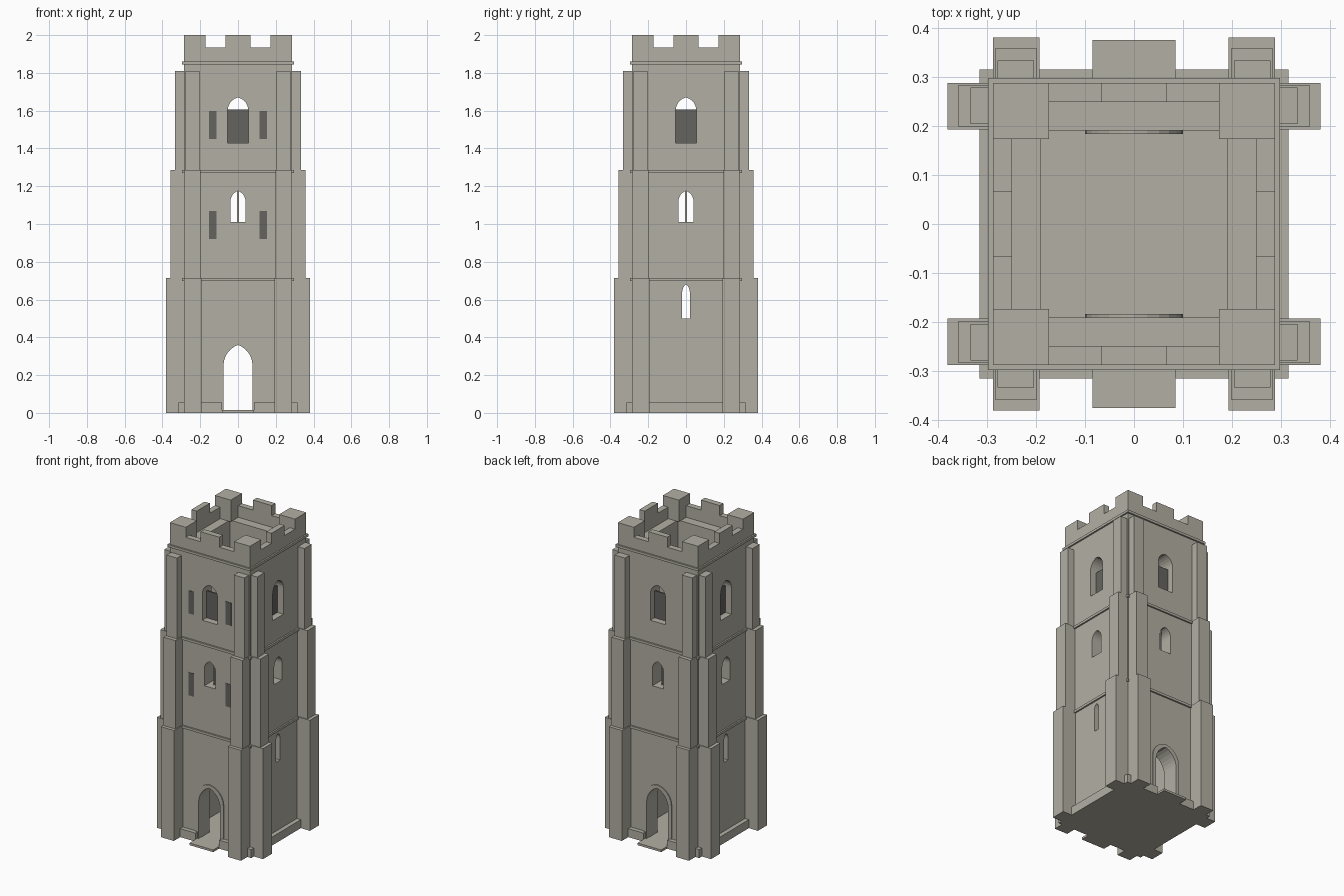
import bpy
import bmesh
import math
from mathutils import Matrix

if "Cube" in bpy.data.objects:
    bpy.data.objects.remove(bpy.data.objects["Cube"], do_unlink=True)


def material(name, rgb):
    m = bpy.data.materials.new(name)
    m.use_nodes = True
    m.diffuse_color = (*rgb, 1)
    m.node_tree.nodes["Principled BSDF"].inputs["Base Color"].default_value = (*rgb, 1)
    return m


STONE = material("warm_grey_stone", (0.45, 0.43, 0.37))
DARK = material("dark_louvre", (0.13, 0.127, 0.117))
WALL, INNER, TOP = 0.287, 0.19, 1.86


def finish(name, bm, mat):
    bmesh.ops.recalc_face_normals(bm, faces=bm.faces)
    mesh = bpy.data.meshes.new(name)
    bm.to_mesh(mesh)
    bm.free()
    mesh.materials.append(mat)
    obj = bpy.data.objects.new(name, mesh)
    bpy.context.collection.objects.link(obj)
    return obj


def add_box(bm, x, y, z):
    """Box from three (low, high) ranges."""
    size = [b - a for a, b in (x, y, z)]
    mid = [(a + b) / 2 for a, b in (x, y, z)]
    bmesh.ops.create_cube(bm, size=1, matrix=Matrix.Translation(mid) @ Matrix.Diagonal((*size, 1)))


def boxes(name, ranges, mat=STONE, turns=(0,)):
    """Boxes repeated at quarter turns round the tower axis."""
    bm = bmesh.new()
    for t in turns:
        before = set(bm.verts)
        for r in ranges:
            add_box(bm, *r)
        new = [v for v in bm.verts if v not in before]
        bmesh.ops.rotate(bm, verts=new, cent=(0, 0, 0), matrix=Matrix.Rotation(t * math.pi / 2, 3, 'Z'))
    return finish(name, bm, mat)


def arch(w, base, spring, apex, steps=6):
    """Pointed arch outline as (across, up) points."""
    h = apex - spring
    r = (w * w + h * h) / (2 * w)
    end = math.atan2(h, w - (w - r) - w) if r < w else math.atan2(h, r - w)
    right = [(w - r + r * math.cos(end * i / steps), spring + r * math.sin(end * i / steps))
             for i in range(steps)]
    return ([(w, base)] + right + [(0, apex)]
            + [(-x, z) for x, z in reversed(right)] + [(-w, base)])


def arch_cutter(outline, turn):
    bm = bmesh.new()
    face = bm.faces.new([bm.verts.new((x, -0.5, z)) for x, z in outline])
    ext = bmesh.ops.extrude_face_region(bm, geom=[face])["geom"]
    bmesh.ops.translate(bm, vec=(0, 1, 0), verts=[g for g in ext if isinstance(g, bmesh.types.BMVert)])
    bmesh.ops.rotate(bm, verts=bm.verts, cent=(0, 0, 0), matrix=Matrix.Rotation(turn * math.pi / 2, 3, 'Z'))
    return finish("opening_cutter", bm, STONE)


ALL, FACING = range(4), (0, 2)

# Hollow wall shaft with arched openings
walls = boxes("tower_walls", [((-WALL, WALL), (-WALL, WALL), (0, TOP))])
upper = arch(0.055, 1.43, 1.6, 1.67)
middle = arch(0.04, 1.01, 1.12, 1.175)
cutters = [boxes("shaft_cutter", [((-INNER, INNER), (-INNER, INNER), (-0.1, 2.1))]),
           arch_cutter(arch(0.088, -0.05, 0.26, 0.37), 0),
           arch_cutter(arch(0.02, 0.5, 0.64, 0.68), 1)]
cutters += [arch_cutter(o, t) for o in (middle, upper) for t in (0, 1)]
bpy.context.view_layer.objects.active = walls
for c in cutters:
    mod = walls.modifiers.new("cut", 'BOOLEAN')
    mod.operation, mod.solver, mod.object = 'DIFFERENCE', 'EXACT', c
    bpy.ops.object.modifier_apply(modifier=mod.name)
    bpy.data.objects.remove(c, do_unlink=True)

# Floor and doorsteps
boxes("floor", [((-0.28, 0.28), (-0.28, 0.28), (0, 0.012))])
boxes("doorstep", [((-0.085, 0.085), (-0.375, -0.27), (0, 0.014))], turns=FACING)

# Plinth, open at the two doors
boxes("plinth_sides", [((-0.315, 0.315), (-0.315, -0.28), (0, 0.055))], turns=(1, 3))
boxes("plinth_door_sides", [((a, b), (-0.315, -0.28), (0, 0.055))
                            for a, b in ((-0.315, -0.085), (0.085, 0.315))], turns=FACING)

# Stepped buttress pairs at each corner: near edge, far edge, reach, bottom, top
for name, near, far, reach, z0, z1 in (("lower", 0.193, 0.287, 0.38, 0, 0.715),
                                       ("middle", 0.198, 0.283, 0.358, 0.715, 1.287),
                                       ("upper", 0.204, 0.278, 0.333, 1.287, 1.81)):
    boxes(name + "_buttresses", [((a, b), (-reach, -0.27), (z0, z1))
                                 for a, b in ((near, far), (-far, -near))], turns=ALL)

# String courses
for name, z in (("lower", 0.715), ("middle", 1.287), ("upper", TOP)):
    boxes(name + "_string_course", [((-0.297, 0.297), (-0.297, -0.27), (z - 0.016, z))], turns=ALL)

# Parapet and merlons
boxes("parapet", [((-WALL, WALL), (-WALL, -0.249), (TOP, 1.935))], turns=ALL)
boxes("middle_merlons", [((-0.067, 0.067), (-WALL, -0.249), (1.935, 2))], turns=ALL)
boxes("corner_merlons", [((-WALL, -0.173), (-WALL, -0.173), (TOP, 2))], turns=ALL)

# Door surrounds: a ring between two arches
outer, inner = arch(0.1, 0, 0.27, 0.38), arch(0.077, 0, 0.25, 0.36)
bm = bmesh.new()
for side in (1, -1):
    loops = [[bm.verts.new((x, side * y, z)) for x, z in o]
             for o, y in ((outer, 0.293), (inner, 0.293), (inner, 0.183), (outer, 0.183))]
    for a, b in zip(loops, loops[1:] + loops[:1]):
        for i in range(len(a) - 1):
            bm.faces.new((a[i], a[i + 1], b[i + 1], b[i]))
    for end in (0, -1):
        bm.faces.new([l[end] for l in loops])
finish("door_surrounds", bm, STONE)

# Window mullions, louvres and front slits
boxes("window_mullions", [((-0.004, 0.004), (-0.245, -0.235), (1.0, 1.18))], turns=ALL)
boxes("window_louvres", [((-0.056, 0.056), (-0.244, -0.236), (1.425, 1.605))], DARK, ALL)
boxes("front_slits", [((a, a + 0.04), (-WALL - 0.003, -WALL + 0.003), (z, z + 0.148))
                      for a in (-0.153, 0.113) for z in (0.92, 1.45)], DARK)
